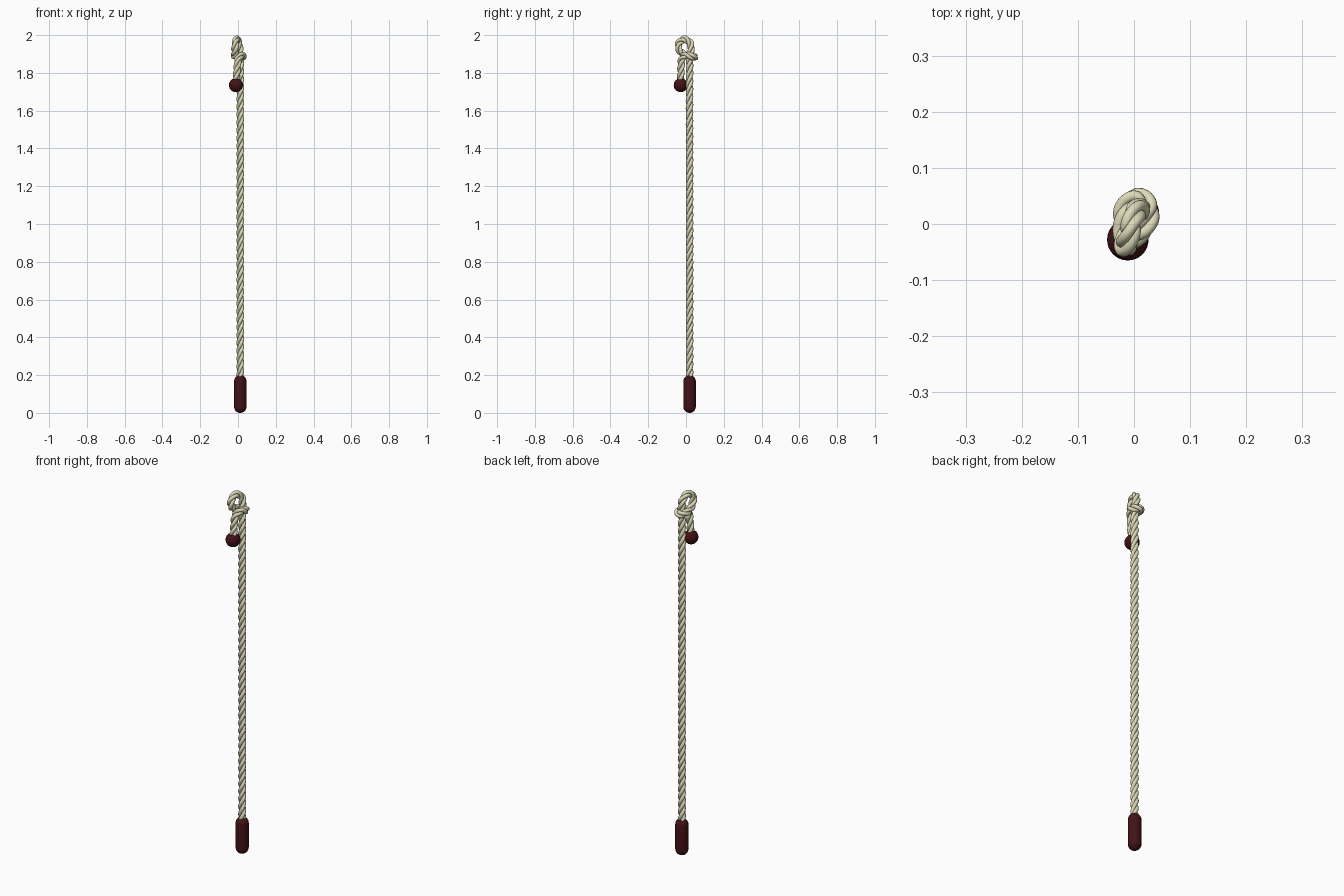
import bpy, bmesh, math
from mathutils import Vector, Matrix

if "Cube" in bpy.data.objects:
    bpy.data.objects.remove(bpy.data.objects["Cube"])


def material(name, rgb):
    m = bpy.data.materials.new(name)
    m.diffuse_color = (*rgb, 1)
    m.use_nodes = True
    m.node_tree.nodes["Principled BSDF"].inputs["Base Color"].default_value = m.diffuse_color
    return m


CREAM = material("cream_rope", (0.72, 0.70, 0.48))
MAROON = material("dark_maroon", (0.055, 0.006, 0.008))

# Centre line of the rope: straight run, loop, wrap round the run, hanging tail
PATH = [Vector(p) for p in [
    (0.012, 0.019, 0.10), (0.012, 0.019, 1.00), (0.012, 0.019, 1.80),
    (0.012, 0.020, 1.87), (0.010, 0.026, 1.92), (0.004, 0.023, 1.956),
    (-0.006, -0.008, 1.979), (-0.014, -0.038, 1.957), (-0.016, -0.037, 1.925),
    (-0.018, -0.012, 1.898), (-0.018, 0.022, 1.890), (0.004, 0.047, 1.884),
    (0.026, 0.030, 1.886), (0.020, -0.004, 1.894), (0.002, -0.022, 1.875),
    (-0.004, -0.026, 1.83), (-0.008, -0.028, 1.78), (-0.011, -0.028, 1.733)]]


def smooth_path(pts, step):
    """Catmull-Rom (centripetal) curve resampled at an even step."""
    ext = [2 * pts[0] - pts[1]] + pts + [2 * pts[-1] - pts[-2]]
    dense = []
    for a, b, c, d in zip(ext, ext[1:], ext[2:], ext[3:]):
        t1 = (b - a).length ** 0.5
        t2 = t1 + (c - b).length ** 0.5
        t3 = t2 + (d - c).length ** 0.5
        for i in range(100):
            t = t1 + (t2 - t1) * i / 100
            a1 = a.lerp(b, t / t1)
            a2 = b.lerp(c, (t - t1) / (t2 - t1))
            a3 = c.lerp(d, (t - t2) / (t3 - t2))
            b1, b2 = a1.lerp(a2, t / t2), a2.lerp(a3, (t - t1) / (t3 - t1))
            dense.append(b1.lerp(b2, (t - t1) / (t2 - t1)))
    dense.append(pts[-1])
    out, run = [dense[0]], 0
    for p, q in zip(dense, dense[1:]):
        seg = (q - p).length
        while run + seg >= step:
            p = p.lerp(q, (step - run) / seg)
            out.append(p.copy())
            seg, run = (q - p).length, 0
        run += seg
    return out


def finish(name, bm, mat):
    bmesh.ops.recalc_face_normals(bm, faces=bm.faces)
    me = bpy.data.meshes.new(name)
    bm.to_mesh(me)
    bm.free()
    me.materials.append(mat)
    for f in me.polygons:
        f.use_smooth = True
    ob = bpy.data.objects.new(name, me)
    bpy.context.collection.objects.link(ob)
    return ob


def frames(line):
    """Twist-free frame (tangent, side) at each point of a line."""
    side, result = Vector((1, 0, 0)), []
    for i in range(len(line)):
        t = (line[min(i + 1, len(line) - 1)] - line[max(i - 1, 0)]).normalized()
        side = (side - t * side.dot(t)).normalized()
        result.append((t, side.copy()))
    return result


def tube(name, line, radius, sides, mat):
    bm, rings = bmesh.new(), []
    for p, (t, s) in zip(line, frames(line)):
        u = t.cross(s)
        rings.append([bm.verts.new(p + radius * (s * math.cos(a) + u * math.sin(a)))
                      for a in (2 * math.pi * k / sides for k in range(sides))])
    for r, q in zip(rings, rings[1:]):
        for k in range(sides):
            bm.faces.new((r[k], r[(k + 1) % sides], q[(k + 1) % sides], q[k]))
    bm.faces.new(rings[0])
    bm.faces.new(rings[-1])
    return finish(name, bm, mat)


# Three twisted strands laid round the centre line
STEP, PITCH, STRANDS = 0.005, 0.125, 3
centre = smooth_path(PATH, STEP)
for n in range(STRANDS):
    strand = []
    for i, (p, (t, s)) in enumerate(zip(centre, frames(centre))):
        a = 2 * math.pi * (i * STEP / PITCH + n / STRANDS)
        strand.append(p + 0.0103 * (s * math.cos(a) + t.cross(s) * math.sin(a)))
    tube(f"rope_strand_{n + 1}", strand, 0.0098, 12, CREAM)

# Capsule handle at the foot of the rope
R, H = 0.033, 0.2
arc = [math.radians(a) for a in range(-90, 1, 10)]
profile = [(R * math.cos(a), R + R * math.sin(a)) for a in arc]
profile += [(r, H - z) for r, z in reversed(profile)]
bm = bmesh.new()
vs = [bm.verts.new((r, 0, z)) for r, z in profile]
es = [bm.edges.new(e) for e in zip(vs, vs[1:])]
bmesh.ops.spin(bm, geom=vs + es, cent=(0, 0, 0), axis=(0, 0, 1),
               angle=2 * math.pi, steps=32)
bmesh.ops.remove_doubles(bm, verts=bm.verts, dist=1e-5)
finish("handle", bm, MAROON).location = (0.012, 0.019, 0)

# Ball stop on the hanging tail
bm = bmesh.new()
bmesh.ops.create_uvsphere(bm, u_segments=32, v_segments=16, radius=0.037)
finish("ball_stop", bm, MAROON).location = (-0.011, -0.028, 1.735)
